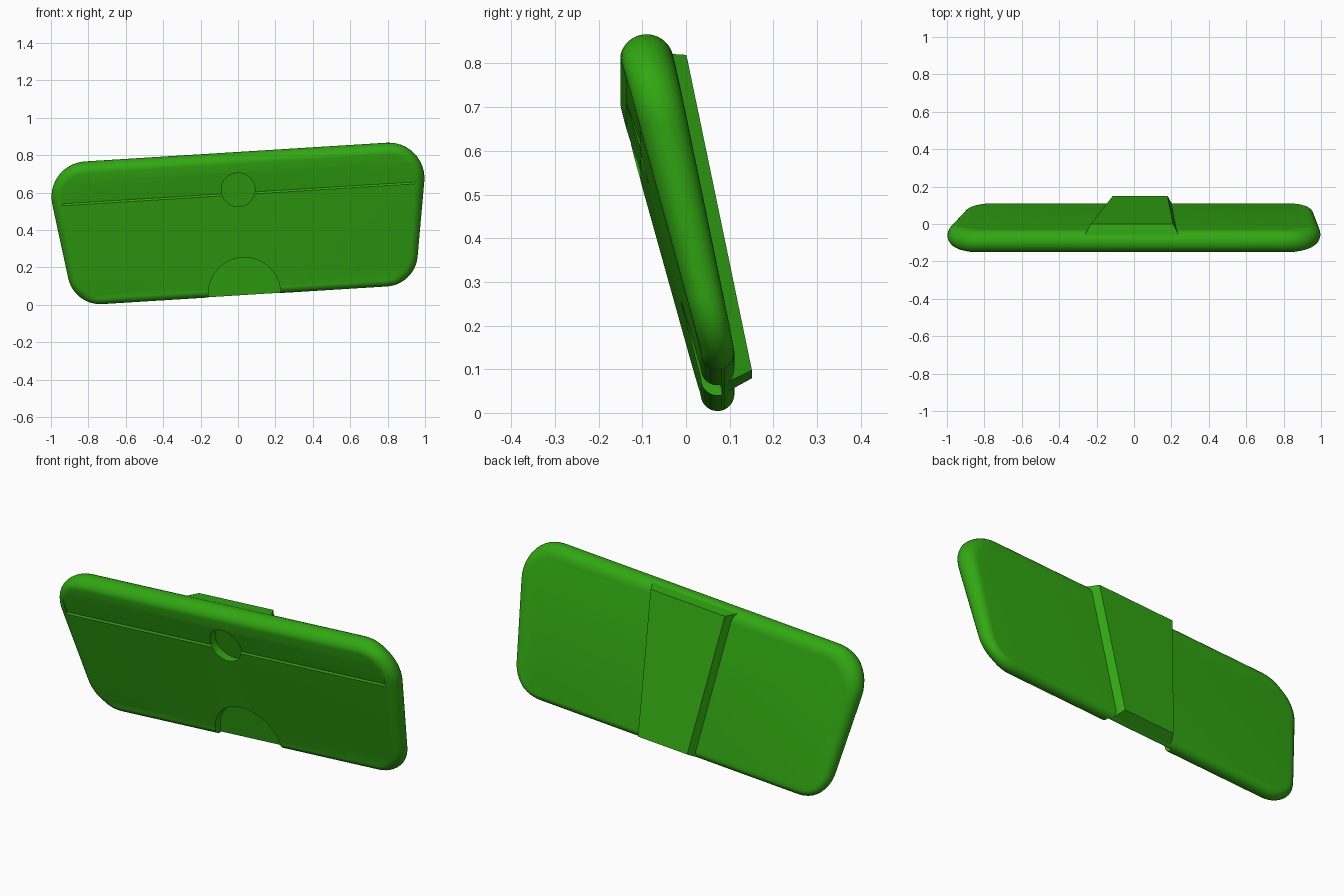
import bpy, bmesh, math

if "Cube" in bpy.data.objects:
    bpy.data.objects.remove(bpy.data.objects["Cube"], do_unlink=True)

green = bpy.data.materials.new("bright_green")
GREEN = (0.031, 0.39, 0.006, 1)
green.diffuse_color = GREEN
green.use_nodes = True
green.node_tree.nodes["Principled BSDF"].inputs["Base Color"].default_value = GREEN

ROLL = math.radians(3.55)   # sideways lean of the whole panel
MID_Z, AXIS = 0.43, 0.012   # roll pivot height and symmetry axis


def front_y(w):
    return -0.15 + (0.755 - min(max(w, 0.09), 0.762)) * 0.276


def back_y(w):
    return -0.03 + (0.77 - min(max(w, 0.09), 0.762)) * 0.207


def place(u, y, w):
    """Local panel coordinates to leaning world coordinates."""
    u, w = u + AXIS, w - MID_Z
    return (u * math.cos(ROLL) - w * math.sin(ROLL), y,
            MID_Z + u * math.sin(ROLL) + w * math.cos(ROLL))


def loft(name, rings):
    """Closed solid through equal-length rings of local (u, y, w) points."""
    bm = bmesh.new()
    loops = [[bm.verts.new(place(*p)) for p in ring] for ring in rings]
    n = len(loops[0])
    for a, b in zip(loops, loops[1:]):
        for i in range(n):
            j = (i + 1) % n
            bm.faces.new((a[i], a[j], b[j], b[i]))
    bm.faces.new(loops[0][::-1])
    bm.faces.new(loops[-1])
    bmesh.ops.recalc_face_normals(bm, faces=bm.faces)
    mesh = bpy.data.meshes.new(name)
    bm.to_mesh(mesh)
    bm.free()
    mesh.materials.append(green)
    obj = bpy.data.objects.new(name, mesh)
    bpy.context.collection.objects.link(obj)
    return obj


def cut(target, cutter):
    bpy.context.view_layer.objects.active = target
    mod = target.modifiers.new("cut", 'BOOLEAN')
    mod.operation, mod.solver, mod.object = 'DIFFERENCE', 'EXACT', cutter
    bpy.ops.object.modifier_apply(modifier=mod.name)
    bpy.data.objects.remove(cutter, do_unlink=True)


# Rounded trapezoid outline, stored as (u, w, inward normal u, inward normal w)
TAPER = math.atan(0.152)
TOP, BOTTOM, STEPS = 0.817, 0.05, 12


def half_width(w):
    return 1.002 + (w - 0.635) * 0.152


def corner(w_edge, sign, radius, start, end):
    cw = w_edge - sign * radius
    cu = half_width(cw) - radius / math.cos(TAPER)
    pts = []
    for i in range(STEPS + 1):
        a = start + (end - start) * i / STEPS
        c, s = math.cos(a), math.sin(a)
        pts.append((cu + radius * c, cw + radius * s, -c, -s))
    return pts


right = (corner(BOTTOM, -1, 0.175, -math.pi / 2, -TAPER)
         + corner(TOP, 1, 0.19, -TAPER, math.pi / 2))
outline = right + [(-u, w, -nu, nw) for u, w, nu, nw in reversed(right)]

# Panel body with fully rounded rim
rings = []
for k in range(15):
    a = math.pi * k / 14
    ring = []
    for u, w, nu, nw in outline:
        r = (back_y(w) - front_y(w)) / 2
        inset = r * (1 - math.sin(a))
        u2, w2 = u + nu * inset, w + nw * inset
        f, b = front_y(w2), back_y(w2)
        ring.append((u2, (f + b) / 2 - math.cos(a) * (b - f) / 2, w2))
    rings.append(ring)
body = loft("panel_body", rings)

# Shallow ledge across the front
wedge = [(0.71, 0.0), (0.598, 0.007), (0.588, 0.0)]
cut(body, loft("ledge_cutter", [
    [(u, front_y(w) + d, w) for w, d in wedge]
    + [(u, front_y(w) - 0.02, w) for w in (0.588, 0.71)]
    for u in (-0.945, 0.945)]))


# Round recess and arched bottom notch
def disc(radius, w0, depth):
    pts = [(radius * math.cos(t * math.tau / 48), w0 + radius * math.sin(t * math.tau / 48))
           for t in range(48)]
    return [[(u, -0.4, w) for u, w in pts], [(u, depth(w), w) for u, w in pts]]


cut(body, loft("hole_cutter", disc(0.09, 0.615, lambda w: front_y(w) + 0.05)))
cut(body, loft("notch_cutter", disc(0.193, 0.059, lambda w: 0.081 - 0.207 * (w - 0.059))))

# Tapered raised strip on the back: (half width, y, w)
strip_base = [(0.175, 0.095, 0.058), (0.252, -0.06, 0.808)]
strip_face = [(0.146, 0.151, 0.087), (0.22, 0.001, 0.806)]
strip = loft("back_strip", [
    [(-b[0], b[1], b[2]), (b[0], b[1], b[2]), (t[0], t[1], t[2]), (-t[0], t[1], t[2])]
    for b, t in (strip_base, strip_face)])

# Smooth rim, crisp cut edges
bpy.ops.object.select_all(action='DESELECT')
body.select_set(True)
bpy.context.view_layer.objects.active = body
bpy.ops.object.shade_smooth_by_angle(angle=math.radians(30))
